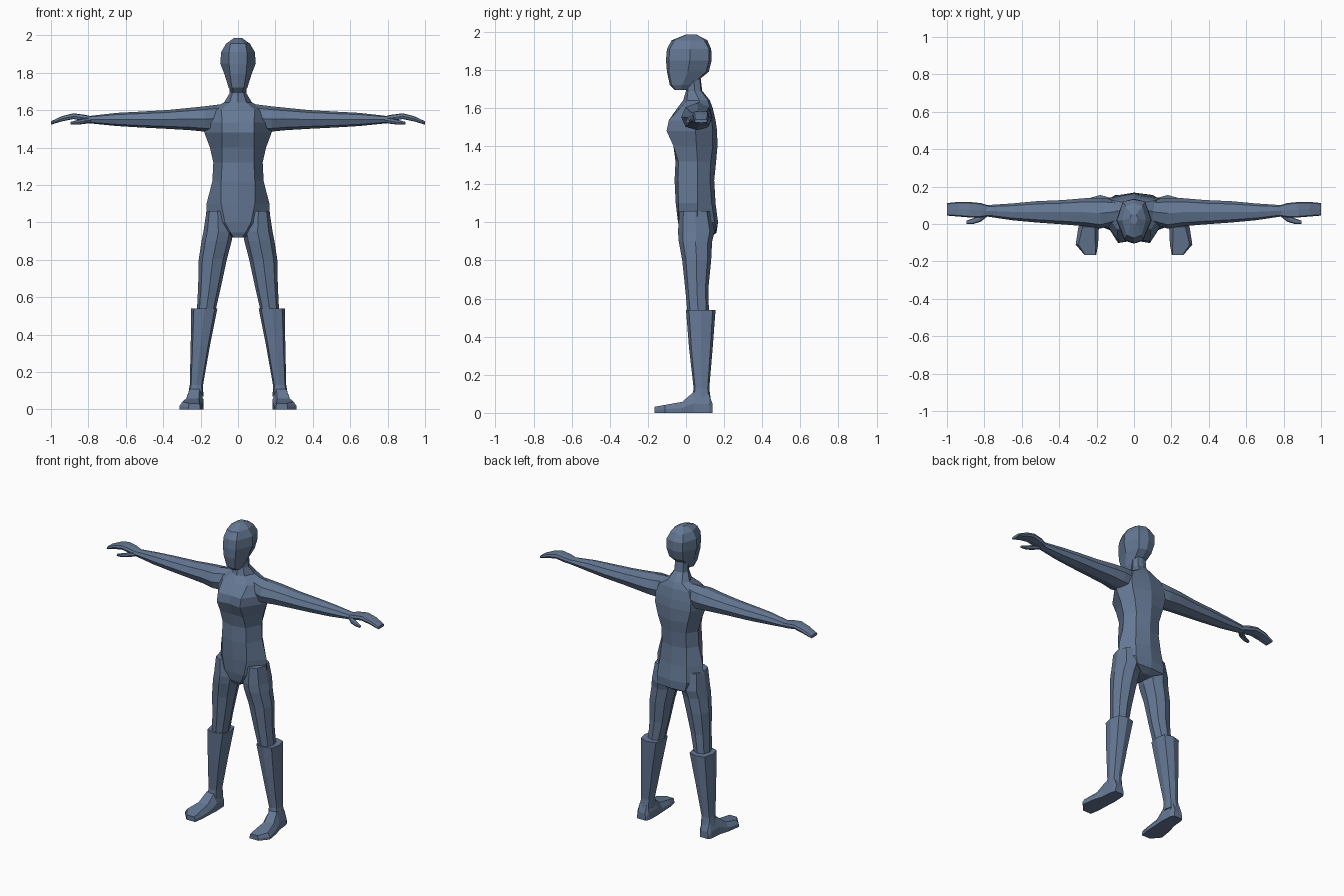
import bpy, bmesh

skin = bpy.data.materials.new("slate blue")
skin.diffuse_color = (0.13, 0.19, 0.30, 1)


def loft(name, rings, mirror=False):
    """Skin a list of equal-length point rings, with flat capped ends."""
    bm = bmesh.new()
    loops = [[bm.verts.new(p) for p in ring] for ring in rings]
    n = len(loops[0])
    for a, b in zip(loops, loops[1:]):
        for i in range(n):
            j = (i + 1) % n
            bm.faces.new((a[i], a[j], b[j], b[i]))
    bm.faces.new(loops[0][::-1])
    bm.faces.new(loops[-1])
    bmesh.ops.recalc_face_normals(bm, faces=bm.faces)
    me = bpy.data.meshes.new(name)
    bm.to_mesh(me)
    bm.free()
    me.materials.append(skin)
    ob = bpy.data.objects.new(name, me)
    bpy.context.collection.objects.link(ob)
    if mirror:
        ob.modifiers.new("mirror", 'MIRROR')
    return ob


def half_ring(z, front, fx, fy, wx, wy, bx, by, back):
    """Left-right symmetric eight point ring."""
    side = [(fx, fy, z), (wx, wy, z), (bx, by, z)]
    return ([(0, front, z)] + side + [(0, back, z)]
            + [(-x, y, h) for x, y, h in side[::-1]])


def octagon(a0, a1, b0, b1, d=0.74):
    """Eight sided outline filling the given rectangle."""
    ca, cb, ra, rb = (a0 + a1) / 2, (b0 + b1) / 2, (a1 - a0) / 2, (b1 - b0) / 2
    unit = [(0, -1), (d, -d), (1, 0), (d, d), (0, 1), (-d, d), (-1, 0), (-d, -d)]
    return [(ca + u * ra, cb + v * rb) for u, v in unit]


def limb_z(rows, d=0.74):
    return [[(x, y, z) for x, y in octagon(*r, d)] for z, *r in rows]


def limb_x(rows, d=0.74):
    return [[(x, y, z + drop * (y - 0.07)) for y, z in octagon(*r, d)]
            for x, drop, *r in rows]


# torso and neck: z, front y, front x/y, side x/y, back x/y, back y
torso = [
    (0.92, -0.02, 0.025, -0.015, 0.035, 0.06, 0.025, 0.12, 0.125),
    (0.945, -0.03, 0.04, -0.03, 0.12, 0.06, 0.10, 0.155, 0.16),
    (1.00, -0.042, 0.07, -0.04, 0.172, 0.06, 0.11, 0.15, 0.168),
    (1.10, -0.054, 0.09, -0.04, 0.168, 0.06, 0.10, 0.135, 0.155),
    (1.22, -0.06, 0.09, -0.042, 0.137, 0.06, 0.09, 0.125, 0.148),
    (1.32, -0.055, 0.085, -0.04, 0.132, 0.06, 0.09, 0.13, 0.158),
    (1.40, -0.062, 0.085, -0.066, 0.15, 0.055, 0.11, 0.14, 0.165),
    (1.48, -0.088, 0.085, -0.102, 0.18, 0.05, 0.13, 0.14, 0.163),
    (1.535, -0.085, 0.085, -0.09, 0.19, 0.06, 0.13, 0.135, 0.155),
    (1.60, -0.045, 0.09, -0.03, 0.16, 0.07, 0.11, 0.125, 0.14),
    (1.64, -0.015, 0.045, 0.005, 0.075, 0.07, 0.05, 0.115, 0.125),
    (1.69, 0.0, 0.03, 0.01, 0.045, 0.045, 0.032, 0.078, 0.085),
    (1.77, 0.0, 0.03, 0.01, 0.044, 0.04, 0.03, 0.07, 0.075),
]
loft("torso_and_neck", [half_ring(*r) for r in torso])

# head
head = [
    (1.695, -0.06, 0.022, -0.055, 0.036, -0.03, 0.025, 0.005, 0.01),
    (1.72, -0.085, 0.032, -0.075, 0.05, -0.02, 0.035, 0.03, 0.035),
    (1.79, -0.1, 0.042, -0.09, 0.072, 0.01, 0.05, 0.105, 0.12),
    (1.85, -0.105, 0.048, -0.09, 0.095, 0.02, 0.06, 0.12, 0.135),
    (1.91, -0.1, 0.048, -0.085, 0.09, 0.02, 0.06, 0.12, 0.132),
    (1.955, -0.075, 0.04, -0.06, 0.064, 0.02, 0.045, 0.095, 0.112),
    (1.985, 0.0, 0.012, 0.005, 0.022, 0.03, 0.012, 0.05, 0.055),
]
loft("head", [half_ring(*r) for r in head])

# arms: x, slope, y range, z range
arm = [
    (0.10, 0, 0.0, 0.13, 1.48, 1.63),
    (0.18, 0, -0.025, 0.14, 1.485, 1.62),
    (0.26, 0, -0.012, 0.138, 1.493, 1.612),
    (0.38, 0, -0.002, 0.128, 1.50, 1.60),
    (0.52, 0, 0.008, 0.122, 1.507, 1.592),
    (0.65, 0, 0.02, 0.11, 1.515, 1.585),
    (0.80, 0, 0.042, 0.10, 1.53, 1.568),
]
loft("arm", limb_x(arm), True)

# flat mitten hand with bent fingers
hand = [
    (0.78, 0, 0.042, 0.10, 1.533, 1.566),
    (0.82, 0, 0.035, 0.112, 1.54, 1.575),
    (0.88, 0, 0.035, 0.118, 1.552, 1.583),
    (0.94, 0, 0.04, 0.118, 1.54, 1.568),
    (1.00, 0, 0.045, 0.112, 1.522, 1.54),
]
loft("hand", limb_x(hand, 0.85), True)

# thumb
thumb = [
    (0.785, 0, 0.04, 0.08, 1.532, 1.56),
    (0.82, 0, 0.012, 0.05, 1.526, 1.557),
    (0.86, 0, 0.0, 0.03, 1.522, 1.547),
    (0.895, 0, 0.0, 0.018, 1.522, 1.537),
]
loft("thumb", limb_x(thumb), True)

# thighs: z, x range, y range
thigh = [
    (1.06, 0.05, 0.168, -0.035, 0.13),
    (0.95, 0.025, 0.185, -0.042, 0.15),
    (0.90, 0.034, 0.195, -0.038, 0.137),
    (0.80, 0.06, 0.21, -0.02, 0.132),
    (0.66, 0.09, 0.213, -0.005, 0.118),
    (0.52, 0.122, 0.22, 0.008, 0.12),
]
loft("thigh", limb_z(thigh), True)

# boot shafts
shaft = [
    (0.54, 0.11, 0.25, 0.0, 0.155),
    (0.34, 0.15, 0.253, 0.016, 0.14),
    (0.13, 0.187, 0.258, 0.04, 0.122),
    (0.07, 0.185, 0.268, 0.03, 0.13),
]
loft("boot_shaft", limb_z(shaft, 0.8), True)


# feet, flat underneath and turned outward
def foot_ring(y, x0, x1, top, flat):
    c, w = (x0 + x1) / 2, (x1 - x0) / 2 * flat
    return [(x0, y, 0), (x1, y, 0), (x1, y, top * 0.45),
            (c + w, y, top), (c - w, y, top), (x0, y, top * 0.45)]


foot = [
    (0.14, 0.2, 0.262, 0.045, 0.8),
    (0.12, 0.188, 0.272, 0.10, 0.6),
    (0.04, 0.184, 0.28, 0.11, 0.55),
    (-0.02, 0.188, 0.298, 0.058, 0.6),
    (-0.11, 0.192, 0.312, 0.042, 0.75),
    (-0.165, 0.202, 0.265, 0.032, 0.85),
]
loft("foot", [foot_ring(*r) for r in foot], True)
